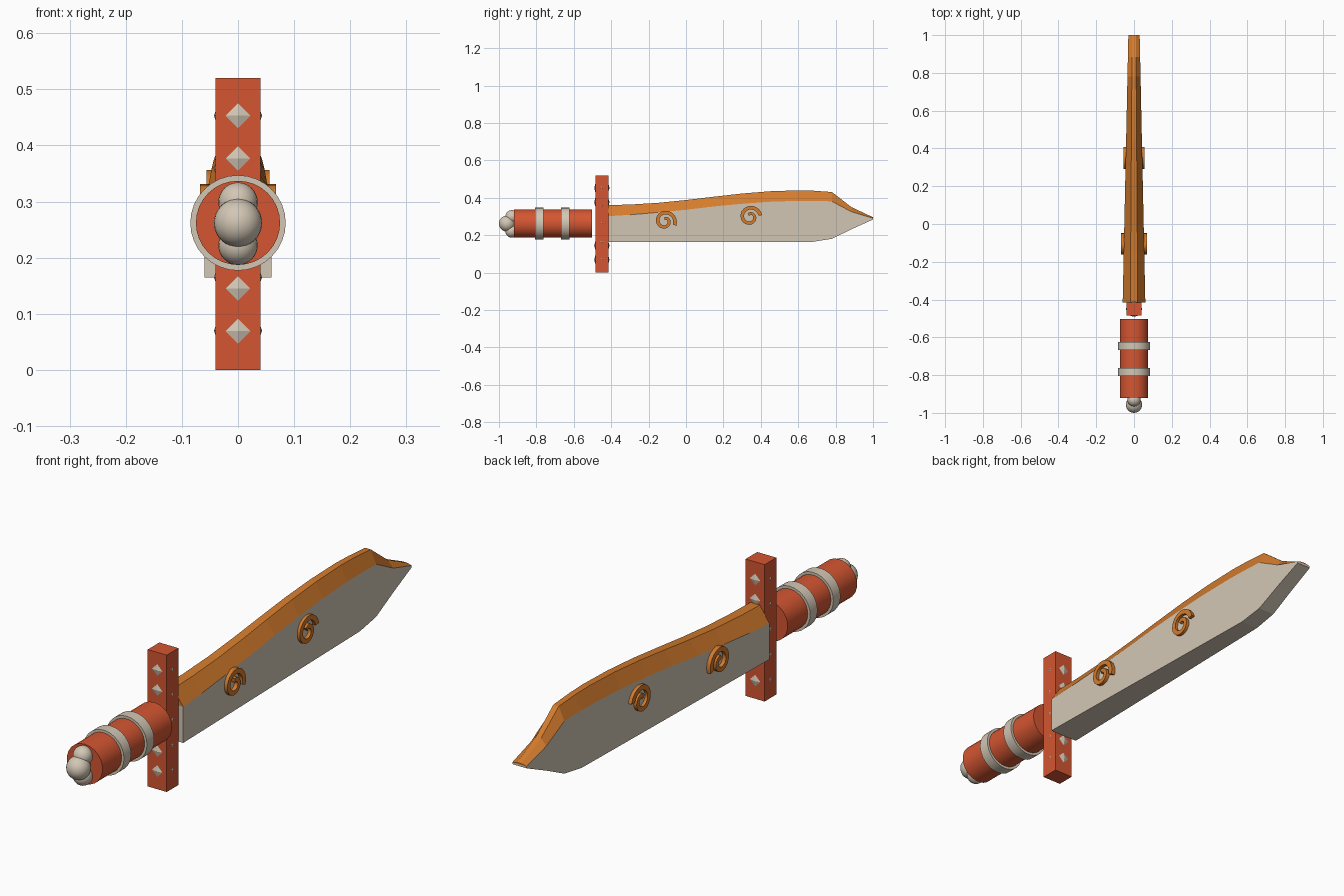
import bpy, bmesh, math
from mathutils import Matrix

if "Cube" in bpy.data.objects:
    bpy.data.objects.remove(bpy.data.objects["Cube"])


def material(name, rgb):
    m = bpy.data.materials.new(name)
    m.diffuse_color = (*rgb, 1)
    m.use_nodes = True
    m.node_tree.nodes["Principled BSDF"].inputs["Base Color"].default_value = m.diffuse_color
    return m


RED = material("brick red", (0.66, 0.093, 0.032))
IVORY = material("ivory", (0.65, 0.57, 0.46))
ORANGE = material("amber orange", (0.66, 0.20, 0.026))
AXIS_Z = 0.262


def finish(bm, name, *mats, smooth=False):
    bmesh.ops.recalc_face_normals(bm, faces=bm.faces)
    me = bpy.data.meshes.new(name)
    bm.to_mesh(me)
    bm.free()
    ob = bpy.data.objects.new(name, me)
    bpy.context.collection.objects.link(ob)
    for m in mats:
        me.materials.append(m)
    if smooth:
        bpy.ops.object.select_all(action='DESELECT')
        ob.select_set(True)
        bpy.context.view_layer.objects.active = ob
        bpy.ops.object.shade_smooth_by_angle(angle=math.radians(35))
    return ob


def cylinder(name, y0, y1, r, mat):
    bm = bmesh.new()
    mtx = Matrix.Translation((0, (y0 + y1) / 2, AXIS_Z)) @ Matrix.Rotation(math.pi / 2, 4, 'X')
    bmesh.ops.create_cone(bm, cap_ends=True, segments=32, radius1=r, radius2=r,
                          depth=y1 - y0, matrix=mtx)
    return finish(bm, name, mat, smooth=True)


def sphere(name, y, z, r):
    bm = bmesh.new()
    bmesh.ops.create_uvsphere(bm, u_segments=24, v_segments=16, radius=r,
                              matrix=Matrix.Translation((0, y, z)))
    return finish(bm, name, IVORY, smooth=True)


# handle with two bands
cylinder("handle", -0.92, -0.503, 0.075, RED)
cylinder("handle_band_rear", -0.806, -0.763, 0.085, IVORY)
cylinder("handle_band_front", -0.668, -0.624, 0.085, IVORY)

# pommel beads
sphere("pommel_bead_middle", -0.957, AXIS_Z, 0.043)
sphere("pommel_bead_upper", -0.931, 0.299, 0.035)
sphere("pommel_bead_lower", -0.931, 0.222, 0.035)

# guard bar
bm = bmesh.new()
bmesh.ops.create_cube(bm, size=1, matrix=Matrix.Translation((0, -0.45, 0.26))
                      @ Matrix.Diagonal((0.08, 0.07, 0.52, 1)))
finish(bm, "guard", RED)


def stud(bm, pos, axis, sign, half, height):
    # low four-sided pyramid standing on a guard face
    other = 1 - axis

    def point(a, b, h):
        p = list(pos)
        p[axis] += sign * h
        p[other] += a
        p[2] += b
        return bm.verts.new(p)
    ring = [point(half, 0, 0), point(0, half, 0), point(-half, 0, 0), point(0, -half, 0)]
    tip = point(0, 0, height)
    bm.faces.new(ring)
    for i in range(4):
        bm.faces.new((ring[i], ring[(i + 1) % 4], tip))


# guard studs: large ones front and back, small ones on the sides
bm = bmesh.new()
for s in (-1, 1):
    for z in (0.069, 0.145, 0.377, 0.453):
        stud(bm, (0, -0.45 + s * 0.035, z), 1, s, 0.022, 0.006)
    for z in (0.07, 0.165, 0.262, 0.358, 0.453):
        stud(bm, (s * 0.04, -0.45, z), 0, s, 0.008, 0.003)
finish(bm, "guard_studs", IVORY)

# blade stations: y, bottom z, colour line z, top z
stations = [
    (-0.415, 0.165, 0.302, 0.361), (-0.3, 0.165, 0.309, 0.364),
    (-0.15, 0.165, 0.322, 0.373), (0.0, 0.165, 0.336, 0.388),
    (0.15, 0.165, 0.354, 0.406), (0.3, 0.165, 0.368, 0.423),
    (0.45, 0.165, 0.379, 0.435), (0.6, 0.165, 0.384, 0.440),
    (0.68, 0.165, 0.384, 0.438), (0.78, 0.181, 0.381, 0.431),
    (0.885, 0.232, 0.325, 0.350), (1.0, 0.284, 0.291, 0.296),
]


def half_width(y):
    return 0.06 - 0.03 * (y + 0.415) / 1.415


bm = bmesh.new()
rings = []
for y, zb, zm, zt in stations:
    w = half_width(y)
    t = 0.33 * w
    rings.append([bm.verts.new((x, y, z)) for x, z in
                  ((-w, zb), (w, zb), (w, zm), (t, zt), (-t, zt), (-w, zm))])
for a, b in zip(rings, rings[1:]):
    for i in range(6):
        j = (i + 1) % 6
        f = bm.faces.new((a[i], a[j], b[j], b[i]))
        f.material_index = 1 if i in (2, 3, 4) else 0   # spine and bevels
for r in (rings[0], rings[-1]):
    bm.faces.new((r[0], r[1], r[2], r[5]))
    bm.faces.new((r[5], r[2], r[3], r[4])).material_index = 1
finish(bm, "blade", IVORY, ORANGE)


# raised spiral curls on both blade sides
def curl(name, cy, cz, start, turn, x_out):
    bm = bmesh.new()
    n = 28
    for s in (-1, 1):
        prev = None
        for i in range(n + 1):
            k = i / n
            ang = math.radians(start + turn * k)
            r = 0.056 - 0.042 * k
            hw = 0.010 - 0.002 * k
            ring = []
            for rr, x in ((r - hw, 0.035), (r + hw, 0.035), (r + hw, x_out), (r - hw, x_out)):
                ring.append(bm.verts.new((s * x, cy + rr * math.cos(ang), cz + rr * math.sin(ang))))
            if prev:
                for a in range(4):
                    b = (a + 1) % 4
                    bm.faces.new((prev[a], prev[b], ring[b], ring[a]))
            if i in (0, n):
                bm.faces.new(ring)
            prev = ring
    return finish(bm, name, ORANGE, smooth=True)


curl("curl_near_guard", -0.113, 0.275, -22, 480, 0.068)
curl("curl_near_tip", 0.342, 0.298, 8, 480, 0.056)
